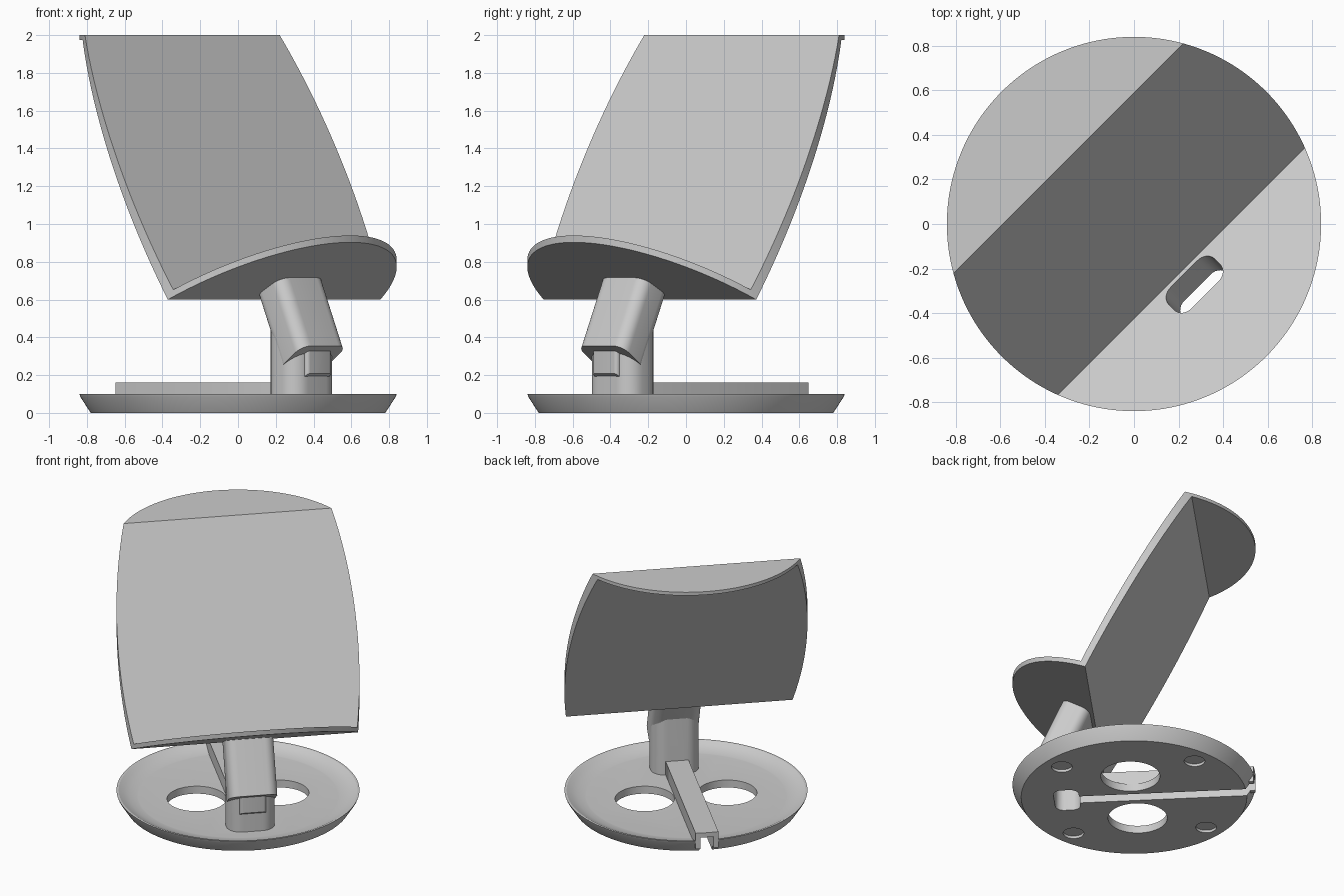
import bpy, bmesh, math
from mathutils import Matrix

if "Cube" in bpy.data.objects:
    bpy.data.objects.remove(bpy.data.objects["Cube"])

# Shapes are drawn with u = forward, v = sideways, then turned to face the corner.
TURN = Matrix.Rotation(-math.pi / 4, 4, 'Z')
R, LEAN, SLOPE, ZREF = 0.84, 0.45, 0.532, 0.355

grey = bpy.data.materials.new("grey_plastic")
grey.diffuse_color = (0.6, 0.6, 0.6, 1)
grey.use_nodes = True
grey.node_tree.nodes["Principled BSDF"].inputs["Base Color"].default_value = grey.diffuse_color


def loft(name, rings, helper=False):
    """Closed solid through rings of equal length, with flat ends."""
    bm = bmesh.new()
    vs = [[bm.verts.new(p) for p in ring] for ring in rings]
    n = len(vs[0])
    for a, b in zip(vs, vs[1:]):
        for i in range(n):
            j = (i + 1) % n
            bm.faces.new((a[i], a[j], b[j], b[i]))
    bm.faces.new(vs[0][::-1])
    bm.faces.new(vs[-1])
    bmesh.ops.recalc_face_normals(bm, faces=bm.faces)
    bm.transform(TURN)
    me = bpy.data.meshes.new(name)
    bm.to_mesh(me)
    bm.free()
    ob = bpy.data.objects.new(name, me)
    bpy.context.collection.objects.link(ob)
    me.materials.append(grey)
    if helper:
        ob.hide_render = True
        ob.hide_set(True)
    return ob


def rounded(u0, u1, b, r, seg=8):
    """Rounded rectangle in plan, u0..u1 by -b..b."""
    pts = []
    for k, (cu, cv) in enumerate([(u1 - r, b - r), (u0 + r, b - r),
                                  (u0 + r, r - b), (u1 - r, r - b)]):
        for i in range(seg + 1):
            a = math.pi / 2 * (k + i / seg)
            pts.append((cu + r * math.cos(a), cv + r * math.sin(a)))
    return pts


def circle(r, z, u=0, v=0, n=160):
    return [(u + r * math.cos(2 * math.pi * i / n),
             v + r * math.sin(2 * math.pi * i / n), z) for i in range(n)]


def prism(name, plan, low, high, lean=0, helper=False):
    """Plan shape between two heights given as functions of u, leaning back."""
    rings = [[(u - lean * (f(u) - ZREF), v, f(u)) for u, v in plan]
             for f in (low, high)]
    return loft(name, rings, helper)


def flat(z):
    return lambda u: z


def boolean(ob, cutter, op='DIFFERENCE'):
    m = ob.modifiers.new(op.lower(), 'BOOLEAN')
    m.object, m.operation, m.solver = cutter, op, 'EXACT'


# Helpers: outer cylinder, phone cable slot, column bore and cable channel
outline = loft("outline_cutter", [circle(R, -0.5), circle(R, 3)], True)
slot = prism("slot_cutter", rounded(0.455, 0.62, 0.145, 0.06),
             lambda u: 0.39 + SLOPE * (u - 0.65), flat(0.9), LEAN, True)
bore = prism("bore_cutter", rounded(0.378, 0.553, 0.138, 0.06),
             flat(-0.1), flat(0.47), 0, True)
channel = prism("channel_cutter", rounded(-1.0, 0.46, 0.045, 0.004, 2),
                flat(-0.1), flat(0.125), 0, True)

# Phone rest: sloping back plate with lower ledge and flat upper lip
profile = [(0.30, 0.652), (0.9, 0.971), (0.9, 0.935), (0.27, 0.60),
           (-0.4615, 1.975), (-0.9, 1.975), (-0.9, 2.0), (-0.417, 2.0)]
rest = loft("phone_rest", [[(u, v, z) for u, z in profile] for v in (-1, 1)])
boolean(rest, outline, 'INTERSECT')
boolean(rest, slot)


# Neck: leaning sleeve under the ledge
def under_ledge(u):
    return (0.61 + SLOPE * (u + ZREF * LEAN - 0.27)) / (1 + SLOPE * LEAN)


neck = prism("neck", rounded(0.41, 0.65, 0.17, 0.07),
             lambda u: 0.355 + SLOPE * (u - 0.65), under_ledge, LEAN)
boolean(neck, slot)
boolean(neck, bore)

# Column: upright hollow post
column = prism("column", rounded(0.354, 0.594, 0.168, 0.1), flat(0.03),
               lambda u: 0.61 - 0.6 * (u - 0.354))
for c in (slot, bore, channel):
    boolean(column, c)

# Plug housing: small block on the front of the column
plug = prism("plug_housing", rounded(0.557, 0.612, 0.092, 0.02, 4),
             lambda u: 0.175 + 0.8 * (u - 0.57), flat(0.36))

# Base: dished disc with undercut edge
base = loft("base", [circle(r, z) for r, z in
                     [(0.78, 0), (0.835, 0.085), (R, 0.1), (0.825, 0.1),
                      (0.79, 0.082), (0.75, 0.067), (0.70, 0.058), (0.69, 0.057)]])
for s in (-1, 1):
    boolean(base, loft("round_hole_cutter", [circle(0.205, z, 0, s * 0.29, 64)
                                             for z in (-0.1, 0.3)], True))
    for t in (-1, 1):  # foot recesses underneath
        boolean(base, loft("foot_cutter", [circle(0.072, z, t * 0.46, s * 0.46, 40)
                                           for z in (-0.1, 0.02)], True))
boolean(base, bore)
boolean(base, channel)

# Cable cover: raised ridge from column to back edge
cover = prism("cable_cover", rounded(-0.95, 0.375, 0.08, 0.004, 2),
              flat(0.04), flat(0.16))
boolean(cover, outline, 'INTERSECT')
boolean(cover, channel)

# Apply the cuts, then smooth the round sides
parts = [rest, neck, column, plug, base, cover]
deps = bpy.context.evaluated_depsgraph_get()
done = [(ob, bpy.data.meshes.new_from_object(ob.evaluated_get(deps))) for ob in parts]
for ob, me in done:
    ob.modifiers.clear()
    ob.data = me
for ob in list(bpy.context.scene.objects):
    if ob not in parts:
        bpy.data.objects.remove(ob)
for ob in parts:
    bpy.ops.object.select_all(action='DESELECT')
    ob.select_set(True)
    bpy.context.view_layer.objects.active = ob
    bpy.ops.object.shade_smooth_by_angle(angle=math.radians(25))
